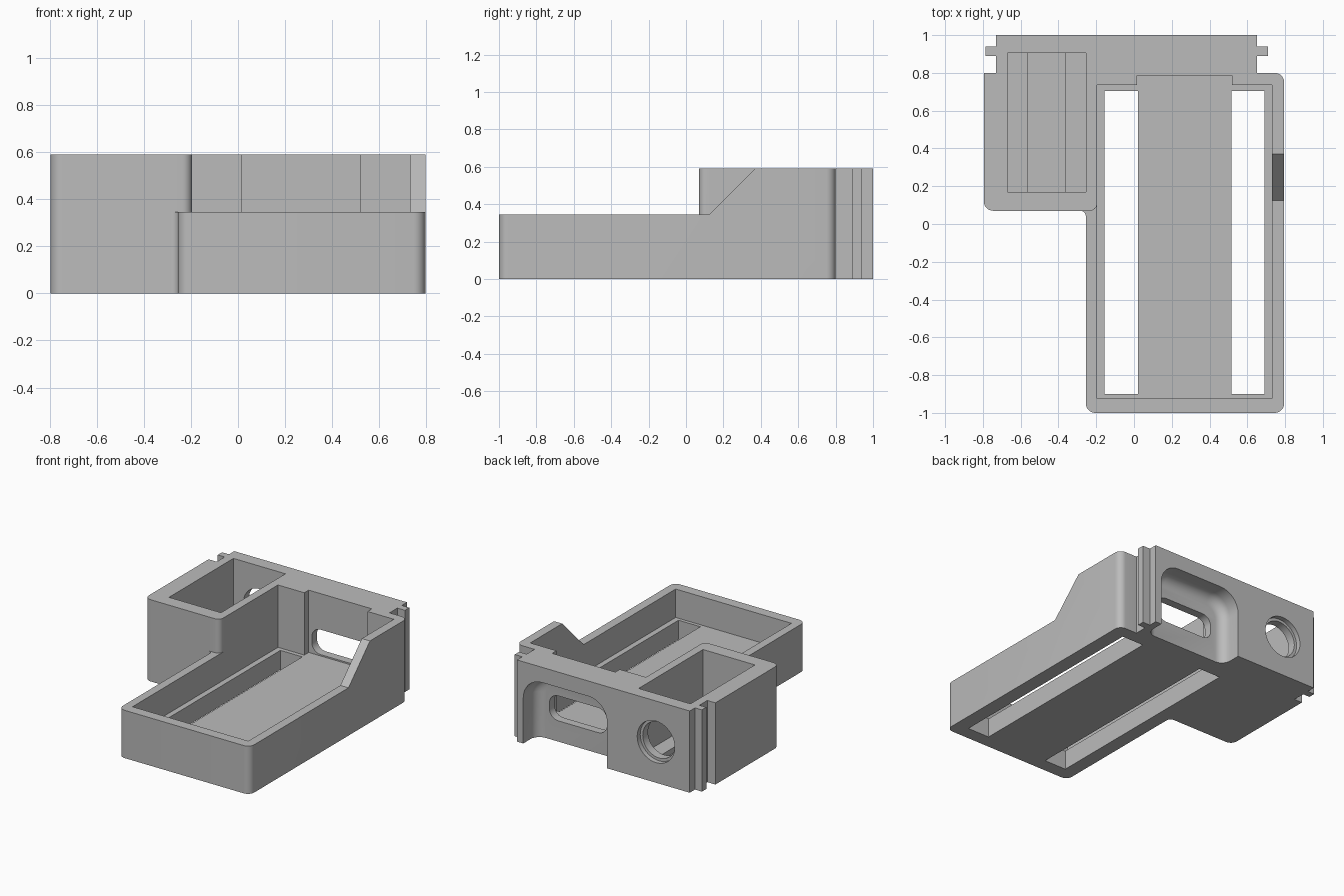
import bpy, bmesh, math
from mathutils import Vector

if "Cube" in bpy.data.objects:
    bpy.data.objects.remove(bpy.data.objects["Cube"])

HIGH, LOW, FLOOR = 0.59, 0.345, 0.14

grey = bpy.data.materials.new("plain grey")
grey.use_nodes = True
grey.diffuse_color = (0.5, 0.5, 0.5, 1)
grey.node_tree.nodes["Principled BSDF"].inputs["Base Color"].default_value = (0.5, 0.5, 0.5, 1)


def rounded(corners, steps=8):
    """Outline from (x, y) or (x, y, radius) corners."""
    out = []
    for i, c in enumerate(corners):
        p = Vector(c[:2])
        if len(c) == 2:
            out.append(p)
            continue
        radius = c[2]
        a = (Vector(corners[i - 1][:2]) - p).normalized()
        b = (Vector(corners[(i + 1) % len(corners)][:2]) - p).normalized()
        half = a.angle(b) / 2
        centre = p + (a + b).normalized() * radius / math.sin(half)
        start = p + a * radius / math.tan(half) - centre
        end = p + b * radius / math.tan(half) - centre
        for k in range(steps + 1):
            out.append(centre + start.slerp(end, k / steps).normalized() * radius)
    return out


def circle(x, z, r, n=40):
    return [(x + r * math.cos(i * math.tau / n), z + r * math.sin(i * math.tau / n))
            for i in range(n)]


def box(x0, x1, y0, y1):
    return [(x0, y0), (x1, y0), (x1, y1), (x0, y1)]


def prism(name, outline, lo, hi, axis="z", soften=0):
    """Extrude an outline along an axis; soften rounds the edges of the lo end."""
    place = {"x": lambda u, v, w: (w, u, v),
             "y": lambda u, v, w: (u, w, v),
             "z": lambda u, v, w: (u, v, w)}[axis]
    bm = bmesh.new()
    ends = [[bm.verts.new(place(p[0], p[1], w)) for p in outline] for w in (lo, hi)]
    near = bm.faces.new(ends[0])
    bm.faces.new(ends[1])
    n = len(outline)
    for i in range(n):
        j = (i + 1) % n
        bm.faces.new((ends[0][i], ends[0][j], ends[1][j], ends[1][i]))
    bmesh.ops.recalc_face_normals(bm, faces=bm.faces)
    if soften:
        bmesh.ops.bevel(bm, geom=list(near.edges), offset=soften, segments=6,
                        profile=0.5, affect="EDGES")
    mesh = bpy.data.meshes.new(name)
    bm.to_mesh(mesh)
    bm.free()
    ob = bpy.data.objects.new(name, mesh)
    bpy.context.collection.objects.link(ob)
    return ob


# Whole plan: tray, side block, back wall and its two guide ribs
plan = [(-0.255, -1, 0.05), (0.795, -1, 0.05), (0.795, 0.8, 0.05),
        (0.65, 0.8), (0.65, 0.89), (0.71, 0.89), (0.71, 0.94), (0.65, 0.94), (0.65, 1),
        (-0.73, 1), (-0.73, 0.94), (-0.785, 0.94), (-0.785, 0.89), (-0.73, 0.89),
        (-0.73, 0.8), (-0.795, 0.8), (-0.795, 0.07, 0.05), (-0.255, 0.07, 0.03)]
housing = prism("housing", rounded(plan), 0, HIGH)
housing.data.materials.append(grey)

cutters = [
    # lowered front of the tray, leaving a rounded block corner
    prism("front_drop", rounded([(-0.3, -1.2), (1, -1.2), (1, 0.125), (-0.195, 0.125),
                                 (-0.195, 0.0699, 0.04), (-0.3, 0.0699)]), LOW, 1),
    # sloping shoulder of the side wall
    prism("wall_slope", [(0.1, LOW), (0.125, LOW), (0.37, HIGH), (0.42, 0.64), (0.1, 0.64)],
          0.6, 1, "x"),
    # tray interior with the shallow step in its back wall
    prism("tray_interior", [(-0.195, -0.925), (0.73, -0.925), (0.73, 0.735), (0.52, 0.735),
                            (0.52, 0.785), (0.015, 0.785), (0.015, 0.735), (-0.195, 0.735)],
          FLOOR, 1),
    # long floor slots
    prism("floor_slot_right", box(-0.155, 0.02, -0.9, 0.705), -1, 0.3),
    prism("floor_slot_left", box(0.515, 0.69, -0.9, 0.705), -1, 0.3),
    # deep pocket in the side block and the channel in its floor
    prism("pocket", box(-0.67, -0.255, 0.17, 0.905), 0.1, 1),
    prism("pocket_channel", box(-0.56, -0.365, 0.17, 0.905), 0.06, 0.3),
    # stepped round hole into the pocket
    prism("round_hole", circle(-0.46, 0.295, 0.13), 0.8, 1.2, "y"),
    prism("hole_step", circle(-0.46, 0.295, 0.15), 0.965, 1.2, "y"),
    # arched recess in the back and the window through it
    prism("back_recess", rounded([(0.6, -0.3), (0.6, 0.48, 0.15), (-0.07, 0.48, 0.15),
                                  (-0.07, -0.3)]), 0.845, 1.2, "y", soften=0.07),
    prism("window", rounded([(0.04, 0.15, 0.07), (0.5, 0.15, 0.07), (0.5, 0.33, 0.07),
                             (0.04, 0.33, 0.07)]), 0.7, 0.95, "y"),
]

bpy.ops.object.select_all(action="DESELECT")
housing.select_set(True)
bpy.context.view_layer.objects.active = housing
for cutter in cutters:
    cutter.hide_render = True
    mod = housing.modifiers.new(cutter.name, "BOOLEAN")
    mod.operation = "DIFFERENCE"
    mod.solver = "EXACT"
    mod.object = cutter
    bpy.ops.object.modifier_apply(modifier=mod.name)
    bpy.data.objects.remove(cutter)

bpy.ops.object.shade_smooth_by_angle(angle=math.radians(30))
